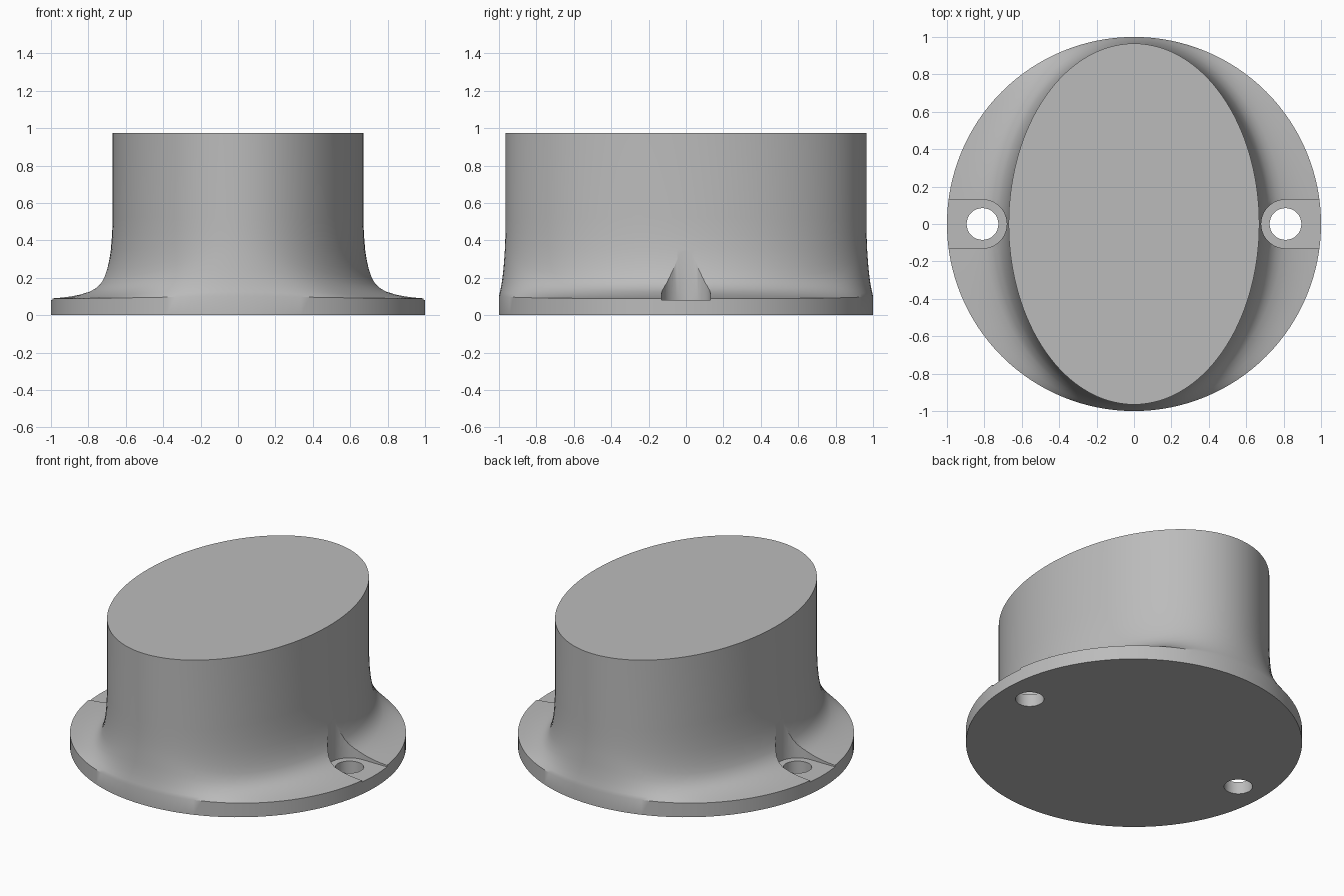
import bpy, bmesh
from math import cos, sin, pi

cube = bpy.data.objects.get("Cube")
if cube:
    bpy.data.objects.remove(cube, do_unlink=True)

SEGS = 128
TOP_X, TOP_Y, HEIGHT = 0.67, 0.965, 0.975
HOLE_X, HOLE_R, POCKET_R, POCKET_Z = 0.81, 0.085, 0.13, 0.08

grey = bpy.data.materials.new("plain grey")
grey.use_nodes = True
colour = (0.5, 0.5, 0.5, 1)
grey.diffuse_color = colour
grey.node_tree.nodes["Principled BSDF"].inputs["Base Color"].default_value = colour


def loft(name, rings):
    """Skin a stack of closed rings and cap both ends."""
    bm = bmesh.new()
    loops = [[bm.verts.new(p) for p in ring] for ring in rings]
    n = len(loops[0])
    for low, high in zip(loops, loops[1:]):
        for i in range(n):
            j = (i + 1) % n
            bm.faces.new((low[i], low[j], high[j], high[i]))
    bm.faces.new(loops[0][::-1])
    bm.faces.new(loops[-1])
    bmesh.ops.recalc_face_normals(bm, faces=bm.faces)
    mesh = bpy.data.meshes.new(name)
    bm.to_mesh(mesh)
    bm.free()
    obj = bpy.data.objects.new(name, mesh)
    bpy.context.collection.objects.link(obj)
    mesh.materials.append(grey)
    return obj


def ring(spread, z_side, z_end):
    """Blend from the oval column (0) to the round flange (1)."""
    points = []
    for i in range(SEGS):
        t = 2 * pi * i / SEGS
        w = sin(t) ** 6
        points.append(((TOP_X + (1 - TOP_X) * spread) * cos(t),
                       (TOP_Y + (1 - TOP_Y) * spread) * sin(t),
                       z_side + (z_end - z_side) * w))
    return points


# Flange, flared fillet and oval column: spread, height at sides, height at ends
fillet = [(1, 0.09, 0.1), (0.85, 0.094, 0.125), (0.7, 0.1, 0.15),
          (0.55, 0.11, 0.18), (0.4, 0.125, 0.22), (0.3, 0.142, 0.255),
          (0.2, 0.17, 0.3), (0.14, 0.205, 0.33), (0.09, 0.25, 0.36),
          (0.055, 0.3, 0.39), (0.03, 0.35, 0.42), (0.01, 0.43, 0.46), (0, 0.52, 0.52)]
body = loft("flared_oval_body", [ring(1, 0, 0)] + [ring(*s) for s in fillet]
            + [ring(0, HEIGHT, HEIGHT)])


def cut(outline, z0, z1):
    cutter = loft("cutter", [[(x, y, z) for x, y in outline] for z in (z0, z1)])
    cutter.hide_render = True
    mod = body.modifiers.new("cut", 'BOOLEAN')
    mod.operation = 'DIFFERENCE'
    mod.solver = 'EXACT'
    mod.object = cutter
    bpy.context.view_layer.objects.active = body
    bpy.ops.object.modifier_apply(modifier=mod.name)
    bpy.data.objects.remove(cutter, do_unlink=True)


# Screw pockets open to the rim, with through holes
for side in (-1, 1):
    arc = [pi / 2 + pi * i / 24 for i in range(25)]
    pocket = [(side * (HOLE_X + POCKET_R * cos(a)), POCKET_R * sin(a)) for a in arc]
    pocket += [(side * 1.2, -POCKET_R), (side * 1.2, POCKET_R)]
    cut(pocket, POCKET_Z, 0.8)
    hole = [(side * HOLE_X + HOLE_R * cos(2 * pi * i / 32),
             HOLE_R * sin(2 * pi * i / 32)) for i in range(32)]
    cut(hole, -0.1, 0.3)

bpy.ops.object.select_all(action='DESELECT')
body.select_set(True)
bpy.context.view_layer.objects.active = body
bpy.ops.object.shade_smooth_by_angle(angle=pi / 6)
